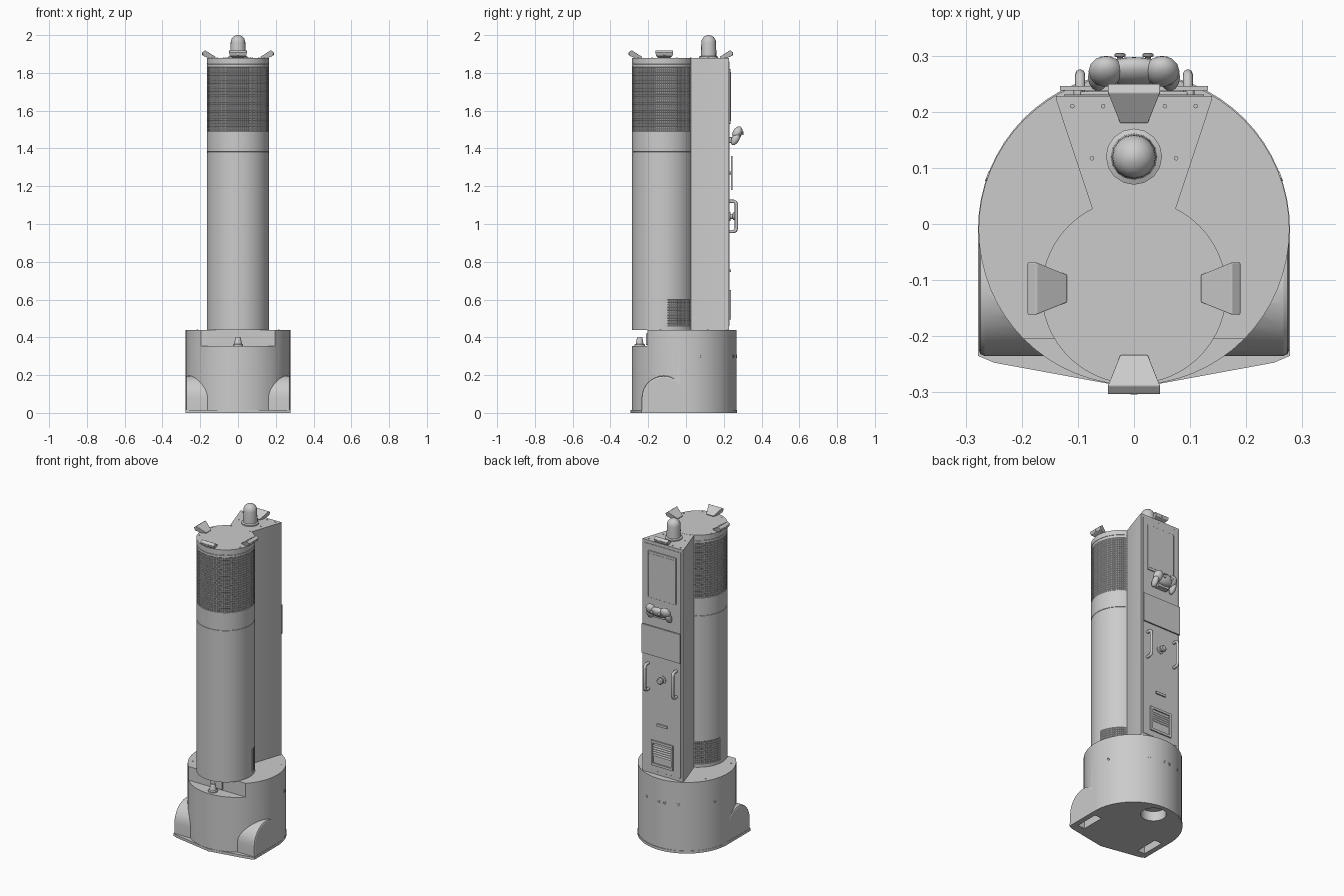
import bpy, bmesh
from math import sin, cos, pi, radians, hypot
from mathutils import Matrix, Vector

if "Cube" in bpy.data.objects:
    bpy.data.objects.remove(bpy.data.objects["Cube"])


def finish(name, bm, bevel=0, smooth=True):
    bmesh.ops.recalc_face_normals(bm, faces=bm.faces)
    me = bpy.data.meshes.new(name)
    bm.to_mesh(me)
    bm.free()
    ob = bpy.data.objects.new(name, me)
    bpy.context.collection.objects.link(ob)
    bpy.ops.object.select_all(action='DESELECT')
    bpy.context.view_layer.objects.active = ob
    ob.select_set(True)
    if smooth:
        bpy.ops.object.shade_smooth_by_angle(angle=radians(30))
    if bevel:
        m = ob.modifiers.new("bevel", 'BEVEL')
        m.width, m.segments, m.limit_method = bevel, 2, 'ANGLE'
    return ob


def prism(name, pts, a, b, axis='Z', **kw):
    """Extrude a 2D outline: (x,y) along Z, or (y,z) along X."""
    bm = bmesh.new()
    at = lambda p, t: (p[0], p[1], t) if axis == 'Z' else (t, p[0], p[1])
    f = bm.faces.new([bm.verts.new(at(p, a)) for p in pts])
    new = bmesh.ops.extrude_face_region(bm, geom=[f])['geom']
    vec = (0, 0, b - a) if axis == 'Z' else (b - a, 0, 0)
    bmesh.ops.translate(bm, vec=vec, verts=[v for v in new if isinstance(v, bmesh.types.BMVert)])
    return finish(name, bm, **kw)


def box(name, x0, x1, y0, y1, z0, z1, **kw):
    return prism(name, [(x0, y0), (x1, y0), (x1, y1), (x0, y1)], z0, z1, **kw)


def lathe(name, rows, centre, seg=32, rot=None, pits=None):
    """Revolve (radius, height) rows; faces accepted by pits() get perforated."""
    bm = bmesh.new()
    rings = [[bm.verts.new((r * cos(2 * pi * i / seg), r * sin(2 * pi * i / seg), z))
              for i in range(seg)] for r, z in rows]
    for a, b in zip(rings, rings[1:]):
        for i in range(seg):
            j = (i + 1) % seg
            bm.faces.new((a[i], a[j], b[j], b[i]))
    bm.faces.new(rings[0][::-1])
    bm.faces.new(rings[-1])
    bmesh.ops.recalc_face_normals(bm, faces=bm.faces)
    if pits:
        holes = [f for f in bm.faces if len(f.verts) == 4 and pits(f.calc_center_median())]
        bmesh.ops.inset_individual(bm, faces=holes, thickness=.003, depth=-.002)
    m = Matrix.Translation(centre) @ (rot or Matrix())
    bmesh.ops.transform(bm, matrix=m, verts=bm.verts)
    return finish(name, bm)


def ball(name, centre, scale, tilt=0):
    bm = bmesh.new()
    m = Matrix.Translation(centre) @ Matrix.Rotation(tilt, 4, 'X') @ Matrix.Diagonal((*scale, 1))
    bmesh.ops.create_uvsphere(bm, u_segments=16, v_segments=10, radius=1, matrix=m)
    return finish(name, bm)


def boolean(ob, other, op):
    m = ob.modifiers.new("bool", 'BOOLEAN')
    m.object, m.operation, m.solver = other, op, 'EXACT'
    bpy.context.view_layer.objects.active = ob
    bpy.ops.object.modifier_apply(modifier=m.name)
    bpy.data.objects.remove(other)


TO_BACK = Matrix.Rotation(-pi / 2, 4, 'X')   # lathe axis towards +y

# Round base with front shelf
base = lathe("base_body", [(.277, .004), (.277, .44)], (0, -.01, 0), 64)
boolean(base, box("shelf_cut", -.4, .4, -.5, -.205, .355, .6), 'DIFFERENCE')

# Arched wheel fenders
arch = [(-.118 + .117 * cos(pi * i / 16), .08 + .117 * sin(pi * i / 16)) for i in range(17)]
arch = [(-.001, .004)] + arch + [(-.235, .004)]
for s in (-1, 1):
    boolean(base, prism("fender", arch, s * .1, s * .2765, 'X', bevel=.01), 'UNION')

# Floor plate with pointed front
plate = [(.278 * cos(pi * i / 32), -.01 + .28 * sin(pi * i / 32)) for i in range(33)]
plate += [(-.278, -.235), (-.25, -.247), (0, -.293), (.25, -.247), (.278, -.235)]
boolean(base, prism("floor_plate", plate, 0, .016), 'UNION')

# Wheel slots and caster opening underneath
for s in (-1, 1):
    boolean(base, box("slot_cut", s * .22 - .025, s * .22 + .025, -.2, -.05, -.1, .06), 'DIFFERENCE')
boolean(base, lathe("caster_cut", [(.072, -.1), (.072, .06)], (0, .17, 0)), 'DIFFERENCE')
bpy.ops.object.select_all(action='DESELECT')
base.select_set(True)
bpy.context.view_layer.objects.active = base
bpy.ops.object.shade_smooth_by_angle(angle=radians(30))

# Front scanner on the shelf
lathe("front_scanner", [(.027, .35), (.027, .362), (.02, .366), (.015, .395), (.012, .401)],
      (0, -.245, 0), 20)
box("scanner_mount", -.04, .04, -.212, -.2, .36, .42)

# Ports and screws round the base
for k, a in enumerate((70, 90, 98, 115, 20, 160)):
    d = Vector((cos(radians(a)), sin(radians(a)), 0))
    lathe(f"base_port_{k}", [(.009, 0), (.009, .003), (.006, .003), (.006, .001)],
          d * .276 + Vector((0, -.01, .3)), 10, d.to_track_quat('Z', 'Y').to_matrix().to_4x4())
for k in range(6):
    a = pi * (k - 1) / 3 + pi / 6
    if k < 5 and abs(cos(a)) > .3:
        lathe(f"deck_screw_{k}", [(.004, .438), (.004, .442)], (.25 * cos(a), .25 * sin(a) - .01, 0), 8)

# Main column with perforated bands
R = .165
rows = [(R, .438), (R, .46)] + [(R, .46 + .014 * i) for i in range(1, 11)]
rows += [(R, 1.378), (R - .002, 1.379), (R - .002, 1.382), (R, 1.383)]
rows += [(R, 1.49 + .0142 * i) for i in range(25)]
rows += [(R, 1.845), (R - .002, 1.846), (R - .002, 1.849), (R, 1.85), (R, 1.88)]


def perforated(c):
    return 1.49 < c.z < 1.831 or (.46 < c.z < .6 and c.y > .02)


lathe("column", rows, (0, -.12, 0), 96, pits=perforated)

# Rear equipment cabinet and its door
prism("rear_cabinet", [(-.139, .222), (-.139, .228), (.139, .228), (.139, .222), (.072, .02), (-.072, .02)],
      .438, 1.879)
box("cabinet_door", -.125, .125, .222, .2305, .46, 1.86, bevel=.001)

# Screws on the column lid
for s in (-1, 1):
    for x, y in ((.11, .21), (.055, .21), (.075, .117), (.064, .026), (.14, -.05), (.14, -.178), (.064, -.253)):
        lathe("lid_screw", [(.004, 1.878), (.004, 1.882)], (s * x, y, 0), 8)

# Warning beacon
dome = [(.039 * cos(pi / 2 * i / 6), 1.96 + .04 * sin(pi / 2 * i / 6)) for i in range(6)]
lathe("warning_beacon", [(.05, 1.878), (.05, 1.886), (.041, 1.89)] + dome + [(.004, 2.0)], (0, .12, 0), 16)


# Four outward cameras: side profile as (outward, height, half width)
def camera(name, x, y, turn):
    prof = [(-.035, 1.885, .025), (.02, 1.92, .047), (.036, 1.908, .047),
            (.03, 1.89, .044), (-.005, 1.876, .03), (-.03, 1.876, .022)]
    bm = bmesh.new()
    a = [bm.verts.new((-w, -u, z)) for u, z, w in prof]
    b = [bm.verts.new((w, -u, z)) for u, z, w in prof]
    bm.faces.new(a)
    bm.faces.new(b[::-1])
    for i in range(6):
        j = (i + 1) % 6
        bm.faces.new((a[i], b[i], b[j], a[j]))
    m = Matrix.Translation((x, y, 0)) @ Matrix.Rotation(turn, 4, 'Z')
    bmesh.ops.transform(bm, matrix=m, verts=bm.verts)
    finish(name, bm, bevel=.002, smooth=False)
    out = m.to_3x3() @ Vector((0, -1, 0))
    lathe(name + "_lens", [(.007, 0), (.006, .003)], Vector((x, y, 1.9)) + out * .0325, 12,
          out.to_track_quat('Z', 'Y').to_matrix().to_4x4())


camera("front_camera", 0, -.268, 0)
camera("right_camera", .154, -.115, pi / 2)
camera("left_camera", -.154, -.115, -pi / 2)
camera("back_camera", 0, .214, pi)

# Display with raised bezel
box("display_bezel", -.095, .095, .228, .236, 1.53, 1.82, bevel=.002)
box("display_screen", -.084, .084, .23, .2375, 1.545, 1.805)

# Blank sign plate, wider than the door
box("sign_plate", -.132, .132, .238, .246, 1.18, 1.36)
for s in (-1, 1):
    lathe("sign_spacer", [(.008, 0), (.008, .012)], (s * .1, .228, 1.27), 12, TO_BACK)

# Hand controller in its cradle
box("controller_cradle", -.04, .04, .228, .262, 1.43, 1.46, bevel=.003)
ball("controller_body", (0, .272, 1.475), (.06, .022, .034), radians(-30))
for s in (-1, 1):
    ball("controller_lobe", (s * .05, .272, 1.483), (.031, .024, .036), radians(-30))
    ball("controller_grip", (s * .064, .262, 1.45), (.018, .02, .036), radians(-30))
    lathe("controller_stick", [(.005, 0), (.005, .014), (.01, .016), (.01, .02), (.006, .022)],
          (s * .025, .283, 1.48), 12, TO_BACK)

# Grab handles
for s, name in ((-1, "left_handle"), (1, "right_handle")):
    cu = bpy.data.curves.new(name, 'CURVE')
    cu.dimensions, cu.bevel_depth, cu.bevel_resolution, cu.use_fill_caps = '3D', .009, 2, True
    path = [(.225, .96), (.252, .96), (.263, .965), (.267, .98), (.267, 1.1),
            (.263, 1.115), (.252, 1.12), (.225, 1.12)]
    sp = cu.splines.new('POLY')
    sp.points.add(len(path) - 1)
    for p, (y, z) in zip(sp.points, path):
        p.co = (s * .096, y, z, 1)
    bpy.context.collection.objects.link(bpy.data.objects.new(name, cu))

# Stop button
lathe("stop_button", [(.024, 0), (.024, .006), (.013, .007), (.013, .018), (.02, .02), (.02, .03), (.014, .035)],
      (0, .229, 1.04), 24, TO_BACK)

# Latch tab and louvred port at the door bottom
box("door_latch", -.035, .035, .229, .238, .745, .76)
for x0, x1, z0, z1 in ((-.075, .075, .635, .65), (-.075, .075, .495, .51),
                       (-.075, -.062, .51, .635), (.062, .075, .51, .635)):
    box("port_frame", x0, x1, .228, .238, z0, z1)
for i in range(5):
    z = .56 + .014 * i
    prism("port_louvre", [(.229, z), (.236, z - .006), (.236, z - .003), (.229, z + .006)], -.062, .062, 'X')
